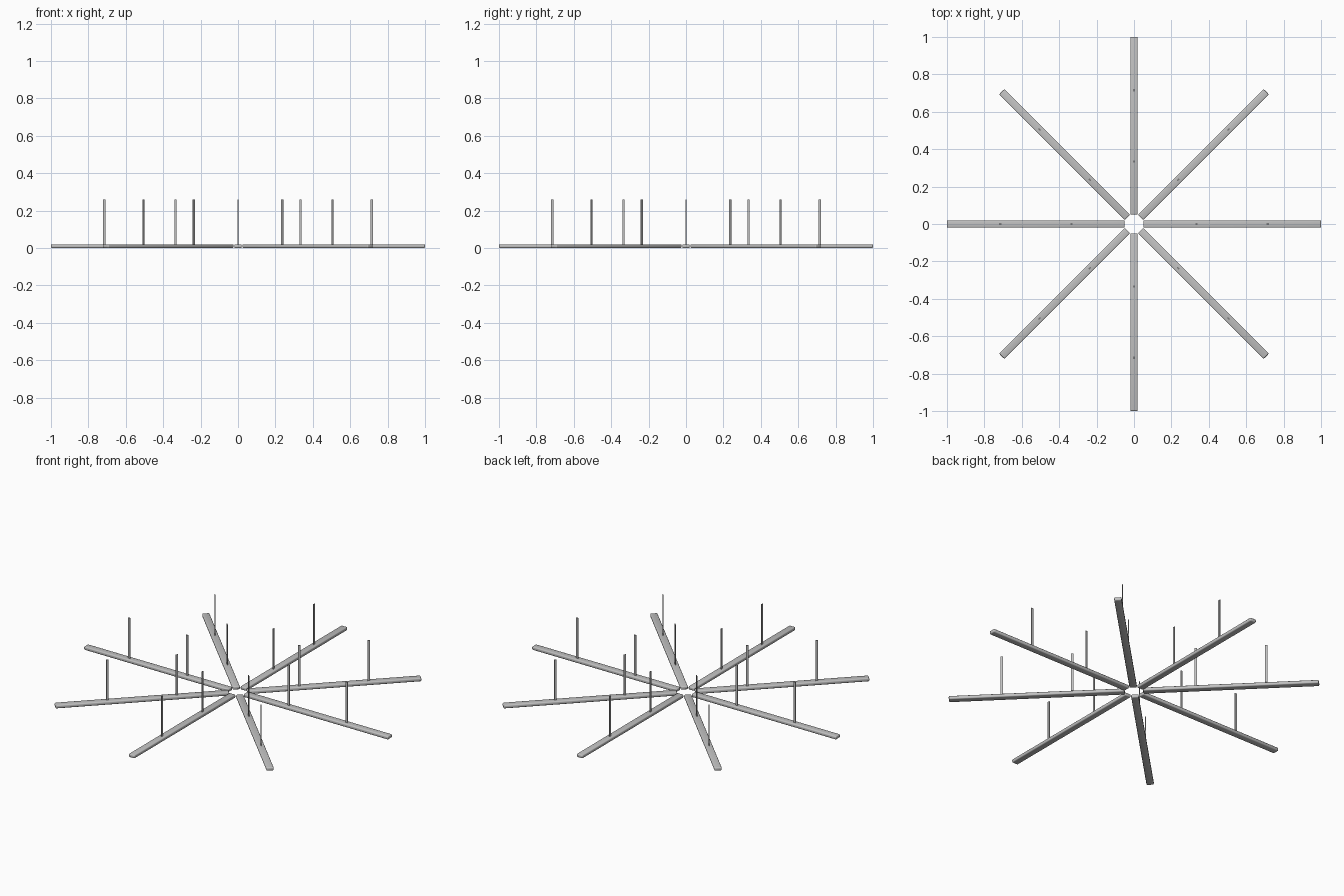
import bpy, bmesh, math
from mathutils import Matrix

cube = bpy.data.objects.get("Cube")
if cube:
    bpy.data.objects.remove(cube, do_unlink=True)

GREY = (0.53, 0.53, 0.53, 1)
metal = bpy.data.materials.new("light grey metal")
metal.use_nodes = True
metal.diffuse_color = GREY
metal.node_tree.nodes["Principled BSDF"].inputs["Base Color"].default_value = GREY

INNER, OUTER = 0.05, 1.0
WIDTH, BAR_TOP, PIN_TOP = 0.04, 0.02, 0.26


def add_box(name, low, high, width, bottom, top, turn, rounding=0):
    # Box lying along one radial direction, optionally with softly rounded edges
    bm = bmesh.new()
    place = Matrix.Translation(((low + high) / 2, 0, (bottom + top) / 2))
    size = Matrix.Diagonal((high - low, width, top - bottom, 1))
    bmesh.ops.create_cube(bm, size=1, matrix=place @ size)
    if rounding:
        bmesh.ops.bevel(bm, geom=bm.edges[:], offset=rounding, segments=3,
                        profile=0.5, affect='EDGES')
        for face in bm.faces:
            face.smooth = True
    mesh = bpy.data.meshes.new(name)
    bm.to_mesh(mesh)
    bm.free()
    mesh.materials.append(metal)
    obj = bpy.data.objects.new(name, mesh)
    obj.rotation_euler.z = turn
    bpy.context.collection.objects.link(obj)


# Eight radial arms, each with an inner and an outer thin upright strip
for i in range(8):
    turn = i * math.pi / 4
    add_box(f"radial_bar_{i + 1}", INNER, OUTER, WIDTH, 0, BAR_TOP, turn, 0.006)
    for part, radius in (("inner", 0.334), ("outer", 0.714)):
        add_box(f"{part}_upright_{i + 1}", radius - 0.0065, radius + 0.0065, 0.004,
                BAR_TOP - 0.005, PIN_TOP, turn)
